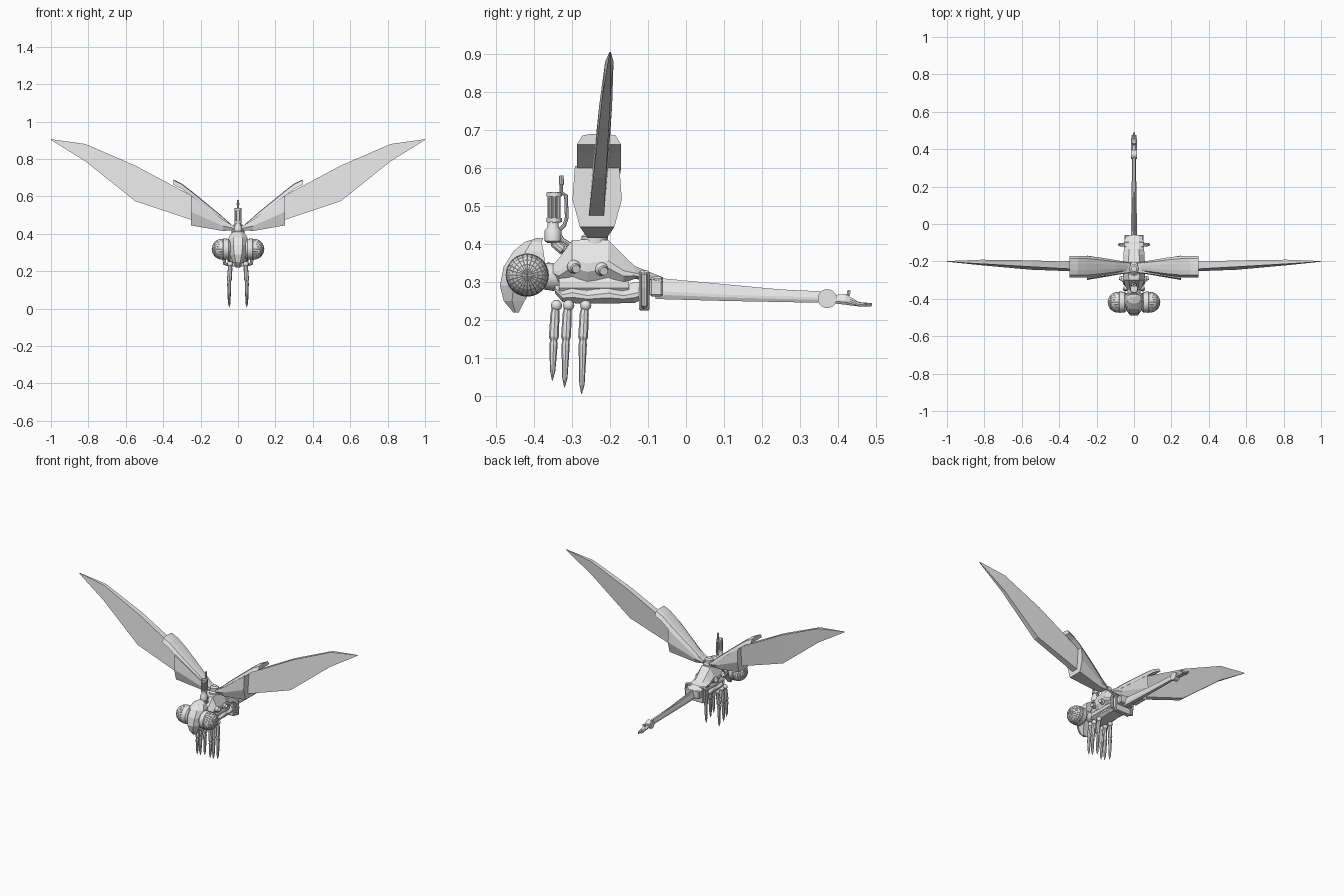
import bpy, bmesh, math
from mathutils import Vector

cube = bpy.data.objects.get("Cube")
if cube:
    bpy.data.objects.remove(cube, do_unlink=True)

GREY = (0.8, 0.8, 0.8, 1)
metal = bpy.data.materials.new("plain grey metal")
metal.use_nodes = True
metal.diffuse_color = GREY
metal.node_tree.nodes["Principled BSDF"].inputs["Base Color"].default_value = GREY


def finish(name, bm, smooth=False):
    bmesh.ops.recalc_face_normals(bm, faces=bm.faces)
    mesh = bpy.data.meshes.new(name)
    bm.to_mesh(mesh)
    bm.free()
    mesh.materials.append(metal)
    ob = bpy.data.objects.new(name, mesh)
    bpy.context.collection.objects.link(ob)
    if smooth:
        bpy.ops.object.select_all(action="DESELECT")
        bpy.context.view_layer.objects.active = ob
        ob.select_set(True)
        bpy.ops.object.shade_smooth_by_angle(angle=math.radians(35))
    return ob


def loft(name, rings, smooth=False):
    """Skin a row of matching closed rings and cap both ends."""
    bm = bmesh.new()
    rows = [[bm.verts.new(p) for p in ring] for ring in rings]
    n = len(rows[0])
    for a, b in zip(rows, rows[1:]):
        for i in range(n):
            j = (i + 1) % n
            bm.faces.new((a[i], a[j], b[j], b[i]))
    bm.faces.new(rows[0])
    bm.faces.new(rows[-1])
    return finish(name, bm, smooth)


def rod(name, stops, sides=12):
    """Round part through (point, radius) stops, each ring square to its local direction."""
    pts = [Vector(p) for p, r in stops]
    rings = []
    for i, (p, r) in enumerate(stops):
        d = (pts[min(i + 1, len(pts) - 1)] - pts[max(i - 1, 0)]).normalized()
        u = d.cross(Vector((0, 1, 0) if abs(d.y) < 0.9 else (1, 0, 0))).normalized()
        v = d.cross(u)
        rings.append([pts[i] + r * (math.cos(t) * u + math.sin(t) * v)
                      for t in (math.tau * k / sides for k in range(sides))])
    return loft(name, rings, sides > 8)


def straight(name, a, b, r0, r1=None, sides=12):
    return rod(name, [(a, r0), (b, r0 if r1 is None else r1)], sides)


def ball(name, centre, r, sides=16):
    bm = bmesh.new()
    bmesh.ops.create_uvsphere(bm, u_segments=sides, v_segments=sides // 2, radius=r)
    bmesh.ops.translate(bm, verts=bm.verts, vec=centre)
    return finish(name, bm, True)


def box(name, centre, size):
    bm = bmesh.new()
    bmesh.ops.create_cube(bm, size=1)
    bmesh.ops.scale(bm, verts=bm.verts, vec=size)
    bmesh.ops.translate(bm, verts=bm.verts, vec=centre)
    bmesh.ops.bevel(bm, geom=bm.edges[:], offset=min(size) * 0.15, segments=1, affect="EDGES")
    return finish(name, bm)


def body_ring(y, z0, z1, w, top=0.5, bottom=0.7):
    h = z1 - z0
    right = [(bottom * w, z0), (w, z0 + 0.25 * h), (w, z0 + 0.45 * h), (top * w, z1)]
    return [(x, y, z) for x, z in right] + [(-x, y, z) for x, z in reversed(right)]


# Thorax: upper and lower shells meeting along a zigzag seam
loft("upper_thorax", [body_ring(*s) for s in (
    (-0.35, 0.315, 0.345, 0.035), (-0.335, 0.30, 0.362, 0.046), (-0.30, 0.315, 0.41, 0.055),
    (-0.26, 0.298, 0.412, 0.058), (-0.205, 0.312, 0.41, 0.058), (-0.165, 0.297, 0.37, 0.056),
    (-0.135, 0.308, 0.342, 0.054), (-0.06, 0.297, 0.312, 0.05))])
loft("lower_thorax", [body_ring(*s) for s in (
    (-0.345, 0.27, 0.30, 0.035), (-0.325, 0.247, 0.29, 0.047), (-0.30, 0.244, 0.306, 0.052),
    (-0.26, 0.243, 0.29, 0.054), (-0.205, 0.243, 0.304, 0.054), (-0.165, 0.244, 0.288, 0.053),
    (-0.135, 0.245, 0.30, 0.052), (-0.11, 0.255, 0.30, 0.05))])
loft("thorax_core", [body_ring(y, 0.265, 0.34, 0.044) for y in (-0.335, -0.15)])
box("rear_band", (0, -0.11, 0.277), (0.112, 0.028, 0.105))
box("rear_block", (0, -0.078, 0.288), (0.1, 0.036, 0.052))

# Neck and head mask
rod("neck", [((0, -0.40, 0.32), 0.03), ((0, -0.365, 0.315), 0.036),
             ((0, -0.345, 0.312), 0.036), ((0, -0.325, 0.31), 0.03)], 16)


def head_ring(z, front, back, w):
    mid = front + 0.4 * (back - front)
    right = [(0.45 * w, front), (w, mid), (w * 0.9, back)]
    return [(x, y, z) for x, y in right] + [(-x, y, z) for x, y in reversed(right)]


loft("head_mask", [head_ring(*s) for s in (
    (0.22, -0.455, -0.44, 0.012), (0.25, -0.48, -0.425, 0.028), (0.29, -0.49, -0.40, 0.045),
    (0.34, -0.48, -0.37, 0.056), (0.38, -0.455, -0.375, 0.05), (0.405, -0.425, -0.38, 0.035),
    (0.416, -0.39, -0.376, 0.014))])

# Eyes: panelled spheres in collars
for side, s in (("left", 1), ("right", -1)):
    bm = bmesh.new()
    bmesh.ops.create_uvsphere(bm, u_segments=24, v_segments=12, radius=0.055)
    bmesh.ops.inset_individual(bm, faces=bm.faces[:], thickness=0.0007, depth=0.0007)
    for v in bm.verts:
        v.co = (s * (0.085 + v.co.z), -0.418 + v.co.x, 0.318 + v.co.y)
    finish(side + "_eye", bm)
    rod(side + "_eye_collar", [((s * x, -0.418, 0.318), r) for x, r in
                               ((0.04, 0.045), (0.05, 0.055), (0.078, 0.057), (0.084, 0.05))], 24)

# Side ports, band clamps and legs
for side, s in (("left", 1), ("right", -1)):
    for i, (y, z) in enumerate(((-0.295, 0.34), (-0.222, 0.334))):
        ball(f"{side}_port_joint_{i}", (s * 0.052, y, z), 0.018)
        straight(f"{side}_port_{i}", (s * 0.05, y, z), (s * 0.076, y + 0.006, z - 0.006), 0.014, 0.011)
    rod(side + "_band_clamp", [((s * x, -0.11, z), 0.009) for x, z in
                               ((0.05, 0.32), (0.072, 0.315), (0.076, 0.285), (0.072, 0.24), (0.05, 0.235))], 8)
    for i, (y, tip) in enumerate(((-0.345, 0.04), (-0.313, 0.022), (-0.268, 0.005))):
        x = s * 0.042
        ball(f"{side}_hip_{i}", (x, y + 0.004, 0.238), 0.015, 12)
        rod(f"{side}_thigh_{i}", [((x, y + 0.002, 0.24), 0.008), ((x, y, 0.215), 0.012),
                                  ((x * 1.1, y - 0.003, 0.155), 0.013), ((x * 1.1, y - 0.003, 0.143), 0.008)], 8)
        rod(f"{side}_shin_{i}", [((x * 1.1, y - 0.003, 0.15), 0.008), ((x * 1.12, y - 0.004, 0.135), 0.011),
                                 ((x * 1.12, y - 0.006, tip + 0.025), 0.007), ((x * 1.1, y - 0.007, tip), 0.001)], 8)


# Wings: a tapered blade held in a wedge socket with an overhanging hood
def blade_ring(s, x, z0, z1, t):
    def y(z):
        return -0.238 + (z - 0.45) * 0.084
    return [(s * x, y(z) + e * t, z) for z, e in ((z0, -0.5), (z0, 0.5), (z1, 0.5), (z1, -0.5))]


def socket_ring(s, x, z0, z1, w):
    h = z1 - z0
    return [(s * x, -0.234 + f * w, z0 + g * h) for f, g in
            ((-0.7, 0), (0.7, 0), (1, 0.45), (0.9, 1), (-0.9, 1), (-1, 0.45))]


def hood_ring(s, x, z, w, t):
    return [(s * x, -0.229 + f * w, z + g * t) for f, g in
            ((-1, 0), (1, 0), (0.75, 0.85), (0.3, 1), (-0.3, 1), (-0.75, 0.85))]


for side, s in (("left", 1), ("right", -1)):
    loft(side + "_wing", [blade_ring(s, *r) for r in (
        (0.05, 0.43, 0.45, 0.03), (0.25, 0.475, 0.605, 0.04), (0.55, 0.575, 0.765, 0.034),
        (0.815, 0.787, 0.88, 0.022), (1.0, 0.902, 0.906, 0.003))])
    loft(side + "_wing_socket", [socket_ring(s, *r) for r in (
        (0.02, 0.42, 0.44, 0.028), (0.08, 0.415, 0.475, 0.036), (0.25, 0.445, 0.605, 0.065))])
    loft(side + "_wing_hood", [hood_ring(s, *r) for r in (
        (0.03, 0.425, 0.025, 0.02), (0.10, 0.482, 0.036, 0.025), (0.18, 0.545, 0.05, 0.028),
        (0.25, 0.60, 0.058, 0.03), (0.30, 0.64, 0.058, 0.028), (0.345, 0.662, 0.058, 0.028))])

# Hub on the back between the wings
rod("wing_hub", [((0, -0.24, z), r) for z, r in
                 ((0.40, 0.035), (0.42, 0.035), (0.428, 0.025), (0.448, 0.025), (0.456, 0.015))], 16)

# Upright rotary gun behind the head
GY = -0.347
rod("gun_arm", [((0, -0.30, 0.375), 0.012), ((0, -0.325, 0.385), 0.014),
                ((0, -0.343, 0.40), 0.014), ((0, GY, 0.42), 0.014)], 10)
rod("gun_base", [((0, -0.35, z), r) for z, r in
                 ((0.402, 0.015), (0.408, 0.022), (0.435, 0.022), (0.445, 0.015), (0.46, 0.014))], 12)
for z in (0.458, 0.525):
    straight("gun_ring", (0, GY, z), (0, GY, z + 0.01), 0.02)
straight("gun_core", (0, GY, 0.455), (0, GY, 0.535), 0.011)
for k in range(6):
    a = math.tau * k / 6
    x, y = 0.014 * math.cos(a), GY + 0.014 * math.sin(a)
    straight(f"gun_barrel_{k}", (x, y, 0.455), (x, y, 0.537), 0.005, sides=8)
rod("gun_muzzle", [((0, -0.328, z), r) for z, r in
                   ((0.53, 0.005), (0.555, 0.005), (0.557, 0.007), (0.58, 0.006))], 10)
rod("gun_hose", [((0, y, z), 0.005) for y, z in
                 ((-0.33, 0.535), (-0.316, 0.528), (-0.314, 0.47), (-0.32, 0.45), (-0.34, 0.43))], 8)
rod("gun_feed", [((0, y, z), 0.006) for y, z in
                 ((-0.34, 0.435), (-0.325, 0.41), (-0.30, 0.395))], 8)

# Tail boom, wheel joint and claw
loft("tail_boom", [body_ring(-0.08, 0.255, 0.302, 0.017), body_ring(0.10, 0.25, 0.287, 0.014),
                   body_ring(0.36, 0.245, 0.275, 0.01)])
loft("tail_ridge", [body_ring(-0.07, 0.295, 0.31, 0.007), body_ring(0.25, 0.272, 0.28, 0.004)])
straight("tail_wheel", (-0.016, 0.372, 0.256), (0.016, 0.372, 0.256), 0.025, sides=20)
loft("claw_palm", [body_ring(0.385, 0.244, 0.265, 0.012), body_ring(0.42, 0.24, 0.268, 0.017),
                   body_ring(0.45, 0.236, 0.25, 0.011)])
for i, x in enumerate((-0.009, 0, 0.009)):
    reach = 0.49 if x == 0 else 0.475
    rod(f"claw_finger_{i}", [((x, 0.43, 0.25), 0.006), ((x, 0.455, 0.241), 0.006),
                             ((x, reach, 0.24), 0.004)], 8)
straight("claw_stud", (0, 0.425, 0.26), (0, 0.43, 0.278), 0.004, sides=8)
straight("claw_pin", (-0.01, 0.43, 0.272), (0.01, 0.43, 0.272), 0.004, sides=8)
